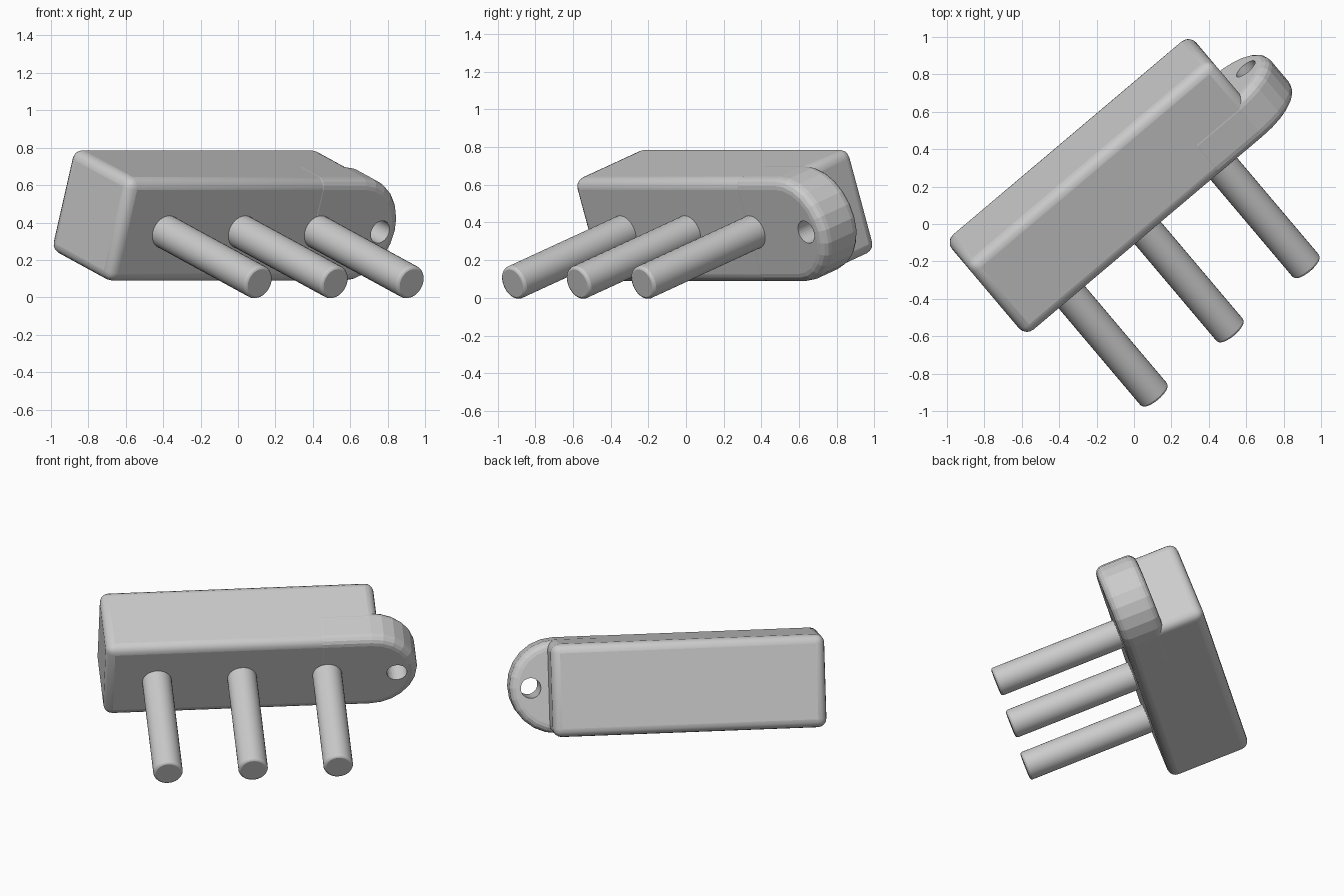
import bpy, bmesh, math
from mathutils import Matrix

if "Cube" in bpy.data.objects:
    bpy.data.objects.remove(bpy.data.objects["Cube"], do_unlink=True)

# Block dimensions in its own frame: x along the bar, -y towards the pins
LENGTH, DEPTH, HEIGHT = 1.71, 0.532, 0.583
ROUND = 0.055
FRAME = (Matrix.Translation((-0.141, 0.206, 0.438))
         @ Matrix.Rotation(math.radians(40.2), 4, "Z")
         @ Matrix.Rotation(math.radians(19.4), 4, "X"))

grey = bpy.data.materials.new("light_grey")
grey.use_nodes = True
grey.diffuse_color = (0.6, 0.6, 0.6, 1)
grey.node_tree.nodes["Principled BSDF"].inputs["Base Color"].default_value = (0.6, 0.6, 0.6, 1)


def finish(name, bm, bevel=0, segments=4):
    bmesh.ops.recalc_face_normals(bm, faces=bm.faces)
    mesh = bpy.data.meshes.new(name)
    bm.to_mesh(mesh)
    bm.free()
    mesh.materials.append(grey)
    obj = bpy.data.objects.new(name, mesh)
    bpy.context.collection.objects.link(obj)
    obj.matrix_world = FRAME
    if bevel:
        mod = obj.modifiers.new("rounded_edges", "BEVEL")
        mod.width, mod.segments = bevel, segments
        mod.limit_method, mod.angle_limit = "ANGLE", math.radians(30)
    return obj


def rod(name, x, y_front, y_back, radius, bevel=0):
    bm = bmesh.new()
    place = (Matrix.Translation((x, (y_front + y_back) / 2, 0))
             @ Matrix.Rotation(math.pi / 2, 4, "X"))
    bmesh.ops.create_cone(bm, cap_ends=True, segments=32, radius1=radius,
                          radius2=radius, depth=y_back - y_front, matrix=place)
    return finish(name, bm, bevel, 2)


def smooth(obj):
    bpy.ops.object.select_all(action="DESELECT")
    obj.select_set(True)
    bpy.context.view_layer.objects.active = obj
    bpy.ops.object.shade_smooth_by_angle(angle=math.radians(30))


# Main rounded block
bm = bmesh.new()
bmesh.ops.create_cube(bm, size=1, matrix=Matrix.Diagonal((LENGTH, DEPTH, HEIGHT, 1)))
smooth(finish("block", bm, ROUND))

# Half-round end tab, half the block's depth and level with its front
bm = bmesh.new()
radius, front = HEIGHT / 2 + 0.001, -DEPTH / 2 - 0.001
steps = 12
outline = [(0.45, radius), (0.45, -radius)]
for i in range(steps + 1):
    a = -math.pi / 2 + math.pi * i / steps
    outline.append((0.805 + radius * math.cos(a), radius * math.sin(a)))
face = bm.faces.new([bm.verts.new((x, front, z)) for x, z in outline])
new = bmesh.ops.extrude_face_region(bm, geom=[face])["geom"]
bmesh.ops.translate(bm, vec=(0, -front, 0),
                    verts=[v for v in new if isinstance(v, bmesh.types.BMVert)])
tab = finish("end_tab", bm, ROUND)

# Hole through the tab
cutter = rod("hole_cutter", 0.967, -0.5, 0.2, 0.063)
cutter.hide_render = True
cutter.hide_set(True)
cut = tab.modifiers.new("hole", "BOOLEAN")
cut.operation, cut.solver, cut.object = "DIFFERENCE", "EXACT", cutter

# Three pins, sunk into the block's front
for i, name in enumerate(("right_pin", "middle_pin", "left_pin")):
    smooth(rod(name, (i - 1) * 0.532, -1.085, -0.1, 0.092, 0.015))
